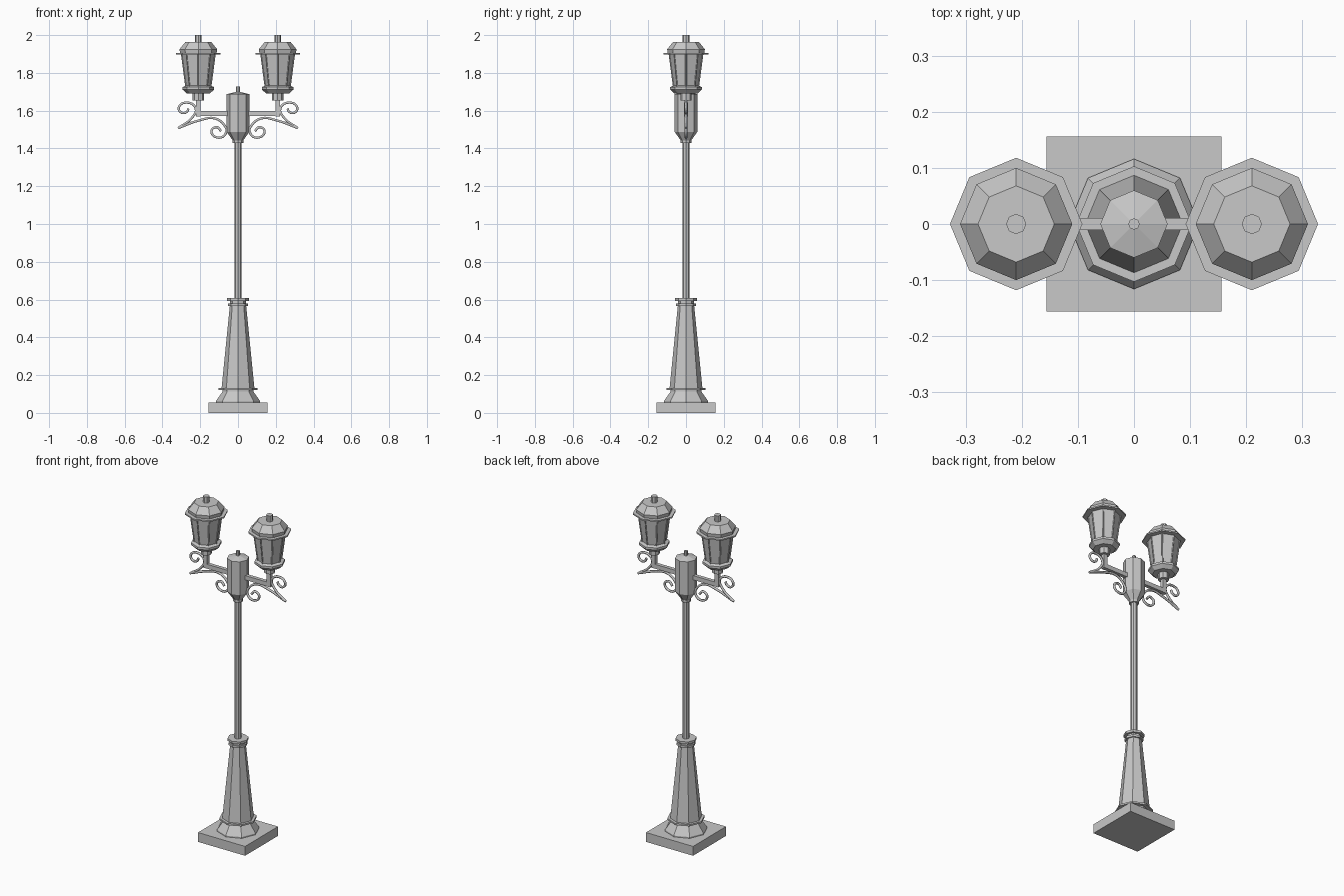
import bpy, bmesh, math
from mathutils import Vector

cube = bpy.data.objects.get("Cube")
if cube:
    bpy.data.objects.remove(cube, do_unlink=True)

metal = bpy.data.materials.new("grey_metal")
metal.use_nodes = True
GREY = (0.58, 0.58, 0.58, 1)
metal.diffuse_color = GREY
metal.node_tree.nodes["Principled BSDF"].inputs["Base Color"].default_value = GREY


def finish(name, bm):
    bmesh.ops.recalc_face_normals(bm, faces=bm.faces)
    mesh = bpy.data.meshes.new(name)
    bm.to_mesh(mesh)
    bm.free()
    mesh.materials.append(metal)
    obj = bpy.data.objects.new(name, mesh)
    bpy.context.collection.objects.link(obj)
    return obj


def turned(name, profile, x=0, sides=8):
    """Faceted turned part from (radius, height) pairs, capped at both ends."""
    bm = bmesh.new()
    rings = []
    for r, z in profile:
        rings.append([bm.verts.new((x + r * math.cos(math.tau * i / sides),
                                    r * math.sin(math.tau * i / sides), z))
                      for i in range(sides)])
    for low, high in zip(rings, rings[1:]):
        for i in range(sides):
            j = (i + 1) % sides
            bm.faces.new((low[i], low[j], high[j], high[i]))
    bm.faces.new(rings[0][::-1])
    bm.faces.new(rings[-1])
    return finish(name, bm)


def box(name, centre, size):
    bm = bmesh.new()
    bmesh.ops.create_cube(bm, size=1)
    for v in bm.verts:
        v.co = Vector(centre) + Vector(a * b for a, b in zip(v.co, size))
    return finish(name, bm)


def rods(name, paths, radius, resolution=1):
    """Round bars swept along smooth paths, converted to a mesh."""
    curve = bpy.data.curves.new(name, "CURVE")
    curve.dimensions = "3D"
    curve.bevel_depth = radius
    curve.bevel_resolution = resolution
    curve.resolution_u = 5
    curve.use_fill_caps = True
    for path in paths:
        spline = curve.splines.new("BEZIER")
        spline.bezier_points.add(len(path) - 1)
        for point, co in zip(spline.bezier_points, path):
            point.co = co
            point.handle_left_type = point.handle_right_type = "AUTO"
    obj = bpy.data.objects.new(name, curve)
    bpy.context.collection.objects.link(obj)
    curve.materials.append(metal)
    bpy.ops.object.select_all(action="DESELECT")
    obj.select_set(True)
    bpy.context.view_layer.objects.active = obj
    bpy.ops.object.convert(target="MESH")
    return bpy.context.object


# Base and post
box("plinth", (0, 0, 0.028), (0.312, 0.312, 0.056))
turned("base_flare", [(0.116, 0.056), (0.116, 0.064), (0.082, 0.112), (0.082, 0.124)])
turned("base_rim", [(0.103, 0.122), (0.103, 0.132)])
turned("tapered_column", [(0.087, 0.13), (0.043, 0.57), (0.043, 0.6)])
turned("lower_collar", [(0.052, 0.567), (0.052, 0.58)])
turned("upper_collar", [(0.058, 0.593), (0.058, 0.607)])
turned("pole", [(0.019, 0.6), (0.019, 1.45)])
turned("pole_collar", [(0.028, 1.428), (0.028, 1.442)])
turned("housing", [(0.026, 1.44), (0.06, 1.488), (0.06, 1.687), (0.01, 1.7)])
turned("housing_finial", [(0.01, 1.695), (0.01, 1.728)])

# Scroll paths on the +x side
LOWER = [(.317, 1.508), (.2, 1.55), (.127, 1.56), (.075, 1.527), (.062, 1.487),
         (.1, 1.457), (.141, 1.49), (.113, 1.513), (.09, 1.492)]
UPPER = [(.317, 1.508), (.246, 1.56), (.224, 1.612), (.27, 1.643),
         (.313, 1.618), (.3, 1.59), (.272, 1.593), (.262, 1.612)]

for side, word in ((1, "left"), (-1, "right")):
    x = 0.21 * side
    # Arm and bracket
    box(word + "_arm", (0.135 * side, 0, 1.584), (0.174, 0.022, 0.026))
    box(word + "_stem", (x, 0, 1.615), (0.024, 0.022, 0.09))
    rods(word + "_scrolls", [[(px * side, 0, z) for px, z in path]
                             for path in (LOWER, UPPER)], 0.007)
    # Lantern
    turned(word + "_lamp_cup", [(0.03, 1.655), (0.03, 1.7)], x)
    turned(word + "_lamp_tray", [(0.062, 1.692), (0.084, 1.712), (0.084, 1.725),
                                 (0.066, 1.732)], x)
    turned(word + "_lamp_glass", [(0.064, 1.725), (0.088, 1.905)], x)
    turned(word + "_lamp_eave", [(0.118, 1.897), (0.118, 1.905)], x)
    turned(word + "_lamp_roof", [(0.096, 1.9), (0.1, 1.925), (0.068, 1.964)], x)
    turned(word + "_lamp_finial", [(0.018, 1.96), (0.018, 2.0)], x)
    # Corner bars of the lantern
    bars = []
    for i in range(8):
        c, s = math.cos(math.tau * i / 8), math.sin(math.tau * i / 8)
        bars.append([(x + r * c, r * s, z) for r, z in ((0.065, 1.725), (0.088, 1.9))])
    rods(word + "_lamp_bars", bars, 0.004, 0)
